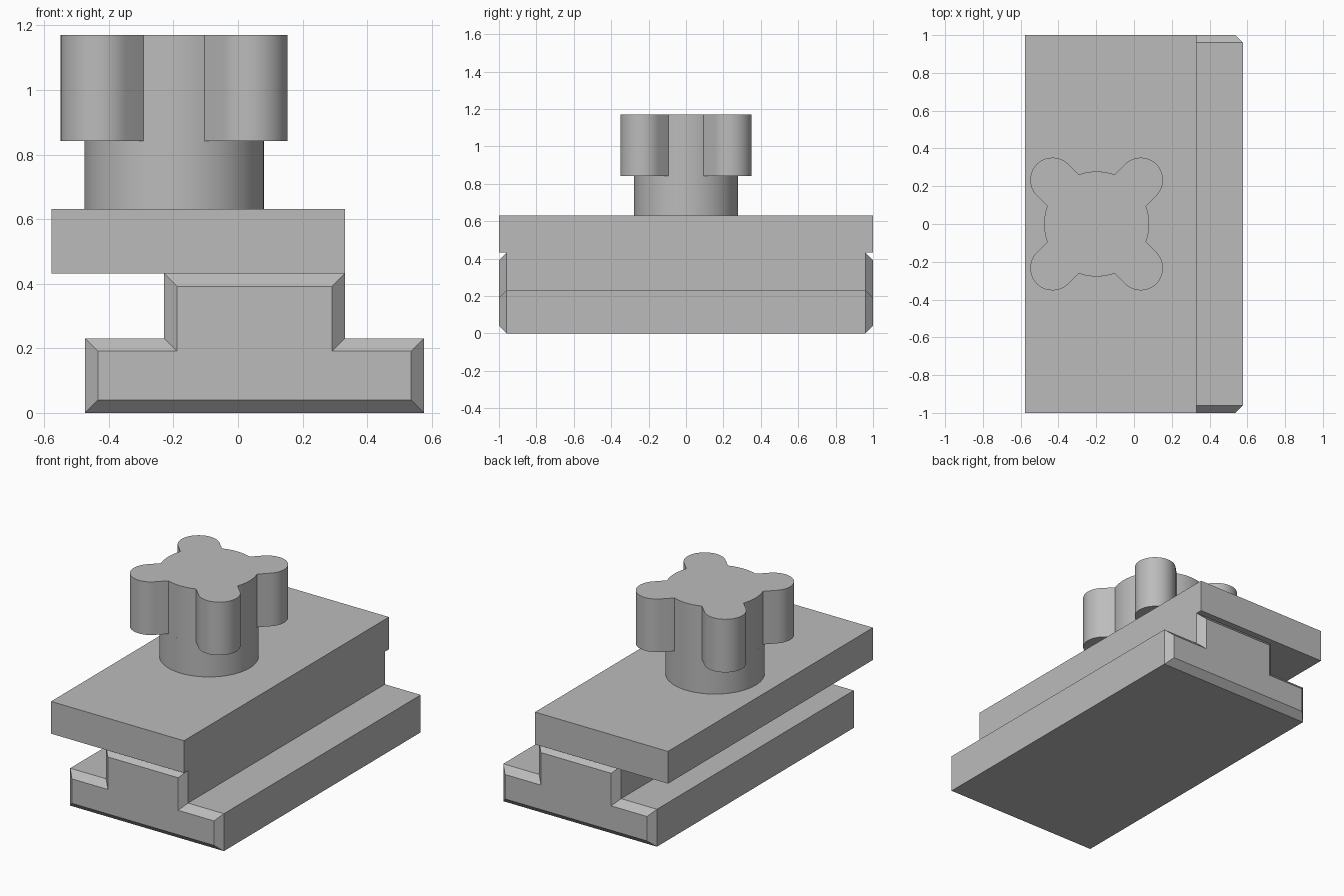
import bpy, bmesh
from math import pi, cos, sin, asin, atan2, radians

cube = bpy.data.objects.get("Cube")
if cube:
    bpy.data.objects.remove(cube, do_unlink=True)

grey = bpy.data.materials.new("plain grey")
grey.use_nodes = True
colour = (0.5, 0.5, 0.5, 1)
grey.diffuse_color = colour
grey.node_tree.nodes["Principled BSDF"].inputs["Base Color"].default_value = colour


def loft(name, rings, smooth=False):
    """Skin matching rings of 3D points and cap both ends."""
    bm = bmesh.new()
    loops = [[bm.verts.new(p) for p in ring] for ring in rings]
    n = len(rings[0])
    for a, b in zip(loops, loops[1:]):
        for i in range(n):
            j = (i + 1) % n
            bm.faces.new((a[i], a[j], b[j], b[i]))
    bm.faces.new(loops[0])
    bm.faces.new(loops[-1])
    bmesh.ops.recalc_face_normals(bm, faces=bm.faces)
    mesh = bpy.data.meshes.new(name)
    bm.to_mesh(mesh)
    bm.free()
    mesh.materials.append(grey)
    obj = bpy.data.objects.new(name, mesh)
    bpy.context.collection.objects.link(obj)
    if smooth:
        bpy.ops.object.select_all(action='DESELECT')
        obj.select_set(True)
        bpy.context.view_layer.objects.active = obj
        bpy.ops.object.shade_smooth_by_angle(angle=radians(30))
    return obj


def prism(name, outline, z0, z1, smooth=False):
    return loft(name, [[(x, y, z) for x, y in outline] for z in (z0, z1)], smooth)


def arc(cx, cy, r, a0, a1, steps):
    angles = [a0 + (a1 - a0) * i / steps for i in range(steps + 1)]
    return [(cx + r * cos(a), cy + r * sin(a)) for a in angles]


# T-shaped rail with bevelled ends
STEP, SEAT, PLATE_TOP = 0.231, 0.432, 0.631


def rail_ring(y, d):
    mid, foot, neck = 0.051, 0.525 - d, 0.28 - d
    half = [(foot, d), (foot, STEP - d), (neck, STEP - d), (neck, SEAT - d)]
    pts = half + [(-x, z) for x, z in reversed(half)]
    return [(mid + x, y, z) for x, z in pts]


bevel = 0.04
loft("t_rail", [rail_ring(-1, bevel), rail_ring(bevel - 1, 0),
                rail_ring(1 - bevel, 0), rail_ring(1, bevel)])

# Flat clamp plate, flush with one side of the rail neck
prism("clamp_plate", [(-0.577, -1), (0.331, -1), (0.331, 1), (-0.577, 1)],
      SEAT, PLATE_TOP)

# Knob: round stem below a head with four straight-sided lobes
KNOB_X, CORE, LOBE, REACH = -0.198, 0.278, 0.118, 0.33
LOBE_Z, KNOB_TOP = 0.842, 1.17
spread = asin(LOBE / CORE)

prism("knob_stem", arc(KNOB_X, 0, CORE, 0, 2 * pi, 64)[:-1],
      PLATE_TOP, LOBE_Z, True)

head = []
for k in range(4):
    a = pi / 4 + k * pi / 2
    head += arc(KNOB_X + REACH * cos(a), REACH * sin(a), LOBE,
                a - pi / 2, a + pi / 2, 24)
    head += arc(KNOB_X, 0, CORE, a + spread, a + pi / 2 - spread, 10)
prism("knob_head", head, LOBE_Z, KNOB_TOP, True)
